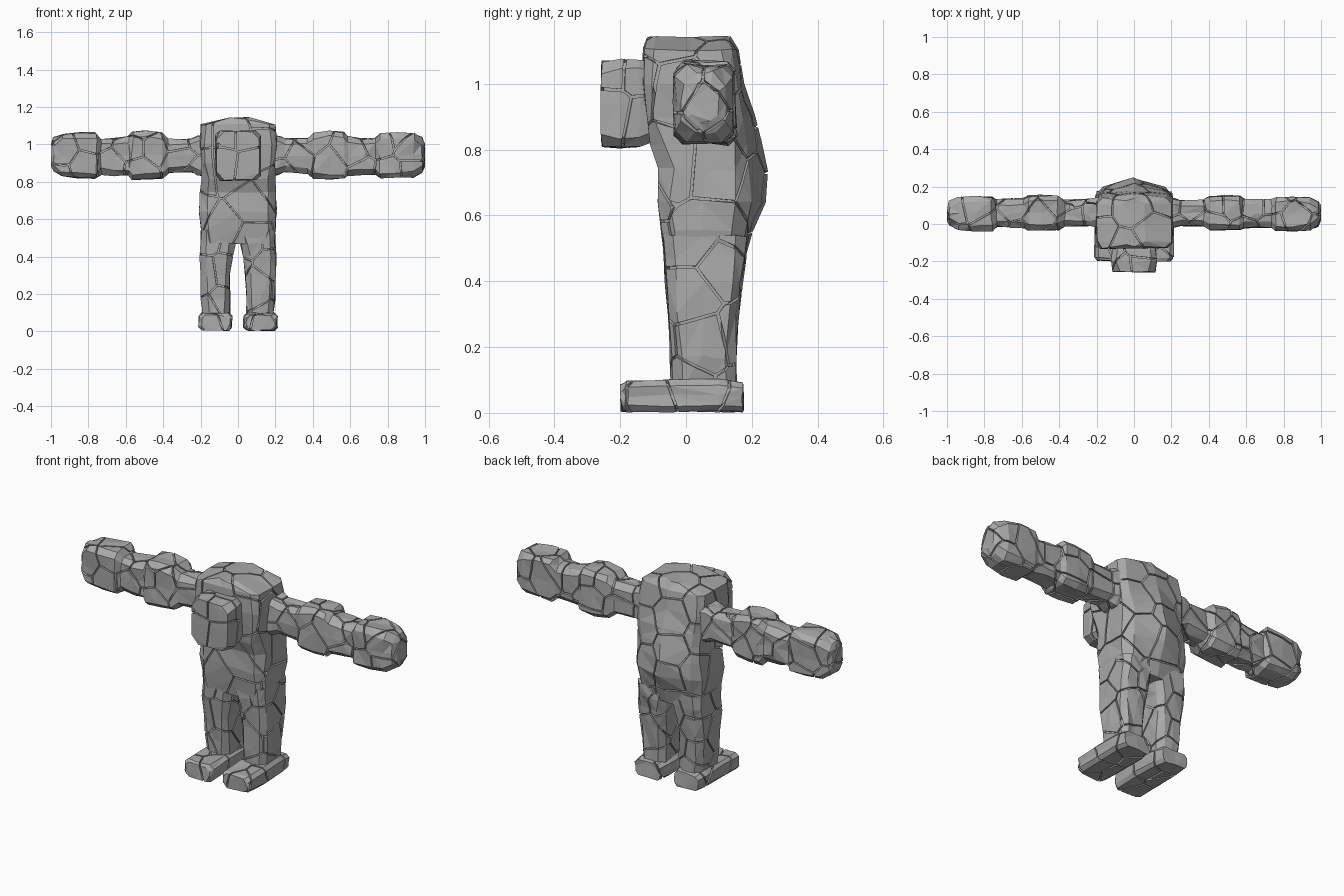
import bpy, bmesh, random
from mathutils import Vector

if "Cube" in bpy.data.objects:
    bpy.data.objects.remove(bpy.data.objects["Cube"])

random.seed(7)
stone = bpy.data.materials.new("grey stone")
stone.diffuse_color = (0.4, 0.4, 0.4, 1)
stone.use_nodes = True
stone.node_tree.nodes["Principled BSDF"].inputs["Base Color"].default_value = stone.diffuse_color


def ring(axis, pos, u0, u1, v0, v1, b, peak=0.0, side=1):
    """Bevelled 12-point section across an axis, optional ridge on the v1 side."""
    um, vm = (u0 + u1) / 2, (v0 + v1) / 2
    uv = [(u0 + b, v0), (um, v0), (u1 - b, v0), (u1, v0 + b), (u1, vm), (u1, v1 - b),
          (u1 - b, v1), (um, v1 + peak), (u0 + b, v1), (u0, v1 - b), (u0, vm), (u0, v0 + b)]
    place = {'x': lambda u, v: (pos, u, v), 'y': lambda u, v: (u, pos, v),
             'z': lambda u, v: (u, v, pos)}[axis]
    pts = [Vector(place(u, v)) for u, v in uv]
    for p in pts:
        p.x *= side
    return pts


def loft(rings, jitter):
    bm = bmesh.new()
    rows = [[bm.verts.new(p) for p in r] for r in rings]
    n = len(rows[0])
    for a, b in zip(rows, rows[1:]):
        for i in range(n):
            j = (i + 1) % n
            bm.faces.new((a[i], a[j], b[j], b[i]))
    bm.faces.new(rows[0])
    bm.faces.new(rows[-1])
    for v in bm.verts:
        v.co += Vector([random.uniform(-jitter, jitter) for _ in range(3)])
        v.co.z = max(v.co.z, 0.0)
        v.co.x = max(-1, min(1, v.co.x))
    bmesh.ops.recalc_face_normals(bm, faces=bm.faces[:])
    bmesh.ops.triangulate(bm, faces=bm.faces[:])
    bm.normal_update()
    return bm


def spread_points(bm, count):
    """Well-spaced seeded points near the surface."""
    bm.faces.ensure_lookup_table()
    faces = bm.faces[:]
    areas = [f.calc_area() for f in faces]
    pts = []
    for _ in range(count):
        cands = []
        for f in random.choices(faces, areas, k=10):
            w = [random.random() + 0.05 for _ in f.verts]
            cands.append(sum((v.co * k for v, k in zip(f.verts, w)), Vector()) / sum(w))
        pts.append(max(cands, key=lambda c: min([(c - p).length for p in pts] or [1])))
    return pts


def make_object(name, bm):
    mesh = bpy.data.meshes.new(name)
    bm.to_mesh(mesh)
    bm.free()
    mesh.materials.append(stone)
    ob = bpy.data.objects.new(name, mesh)
    bpy.context.collection.objects.link(ob)
    return ob


def rocky(name, rings, count, jitter=0.006, gap=0.004, depth=0.014):
    """Split a lofted part into stone plates over a slightly smaller core."""
    bm = loft(rings, jitter)
    seeds = spread_points(bm, count)
    plates = bmesh.new()
    tmp = bpy.data.meshes.new("tmp")
    for s in seeds:
        cell = bm.copy()
        for t in seeds:
            if t is s or not cell.faces:
                continue
            d = (t - s).normalized()
            bmesh.ops.bisect_plane(cell, geom=cell.verts[:] + cell.edges[:] + cell.faces[:],
                                   plane_co=(s + t) / 2 - d * gap, plane_no=d,
                                   clear_outer=True)
        cell.to_mesh(tmp)
        cell.free()
        plates.from_mesh(tmp)
    bpy.data.meshes.remove(tmp)
    ob = make_object(name + "_plates", plates)
    mod = ob.modifiers.new("plate edges", 'SOLIDIFY')
    mod.thickness, mod.offset, mod.use_rim_only = depth, -1, True
    # core seen at the bottom of the cracks
    normals = [v.normal.copy() for v in bm.verts]
    for v, n in zip(bm.verts, normals):
        v.co -= n * (depth - 0.002)
    make_object(name + "_core", bm)


# torso with hunched back: z, half width, front y, back corner y, bevel, ridge
torso = [(0.47, 0.185, -0.062, 0.165, 0.04, 0.01), (0.55, 0.2, -0.075, 0.18, 0.04, 0.02),
         (0.64, 0.205, -0.085, 0.195, 0.04, 0.05), (0.74, 0.2, -0.08, 0.195, 0.04, 0.06),
         (0.82, 0.195, -0.105, 0.185, 0.04, 0.045), (0.9, 0.2, -0.125, 0.17, 0.03, 0.035),
         (1.0, 0.205, -0.13, 0.16, 0.03, 0.02), (1.105, 0.2, -0.125, 0.14, 0.03, 0.015),
         (1.14, 0.06, -0.115, 0.125, 0.02, 0.005)]
rocky("torso", [ring('z', z, -w, w, f, k, b, p) for z, w, f, k, b, p in torso], 26)

# head block set low on the chest
head = [(-0.09, 0.10, 0.83, 1.06, 0.03), (-0.14, 0.115, 0.81, 1.07, 0.025),
        (-0.2, 0.12, 0.805, 1.075, 0.025), (-0.257, 0.115, 0.81, 1.07, 0.04)]
rocky("head", [ring('y', y, -w, w, a, c, b) for y, w, a, c, b in head], 9, 0.004)

# arm: x, y range, z range, bevel (shoulder, elbow block, forearm, fist)
arm = [(0.16, -0.02, 0.14, 0.83, 1.05, 0.03), (0.215, -0.015, 0.135, 0.84, 1.045, 0.03),
       (0.25, -0.01, 0.13, 0.85, 1.03, 0.03), (0.37, -0.01, 0.125, 0.845, 1.03, 0.03),
       (0.405, -0.03, 0.15, 0.82, 1.06, 0.03), (0.49, -0.033, 0.152, 0.815, 1.07, 0.025),
       (0.565, -0.03, 0.15, 0.815, 1.065, 0.025), (0.585, -0.02, 0.135, 0.835, 1.04, 0.03),
       (0.66, -0.018, 0.132, 0.835, 1.03, 0.03), (0.735, -0.015, 0.13, 0.84, 1.03, 0.03),
       (0.76, -0.035, 0.145, 0.82, 1.06, 0.025), (0.85, -0.037, 0.147, 0.82, 1.06, 0.025),
       (0.94, -0.03, 0.143, 0.825, 1.055, 0.03), (0.985, -0.01, 0.125, 0.85, 1.035, 0.04),
       (0.997, 0.015, 0.1, 0.885, 1.0, 0.025)]
# leg: z, inner x, outer x, front y, back y
leg = [(0.07, 0.045, 0.185, -0.045, 0.15), (0.17, 0.045, 0.195, -0.047, 0.148),
       (0.3, 0.042, 0.197, -0.052, 0.157), (0.4, 0.03, 0.203, -0.06, 0.168),
       (0.47, 0.015, 0.2, -0.066, 0.18), (0.54, 0.0, 0.195, -0.068, 0.18)]
# foot: y, inner x, outer x, top z
foot = [(-0.197, 0.045, 0.195, 0.085), (-0.18, 0.032, 0.21, 0.095), (-0.05, 0.03, 0.21, 0.1),
        (0.1, 0.03, 0.21, 0.1), (0.172, 0.045, 0.2, 0.09)]

for label, s in (("left", 1), ("right", -1)):
    rocky(label + "_arm", [ring('x', x, a, b, c, d, e, 0, s) for x, a, b, c, d, e in arm], 26)
    rocky(label + "_leg", [ring('z', z, a, b, c, d, 0.03, 0, s) for z, a, b, c, d in leg], 12)
    rocky(label + "_foot", [ring('y', y, a, b, 0.005, t, 0.018, 0, s) for y, a, b, t in foot],
          6, 0.004)
